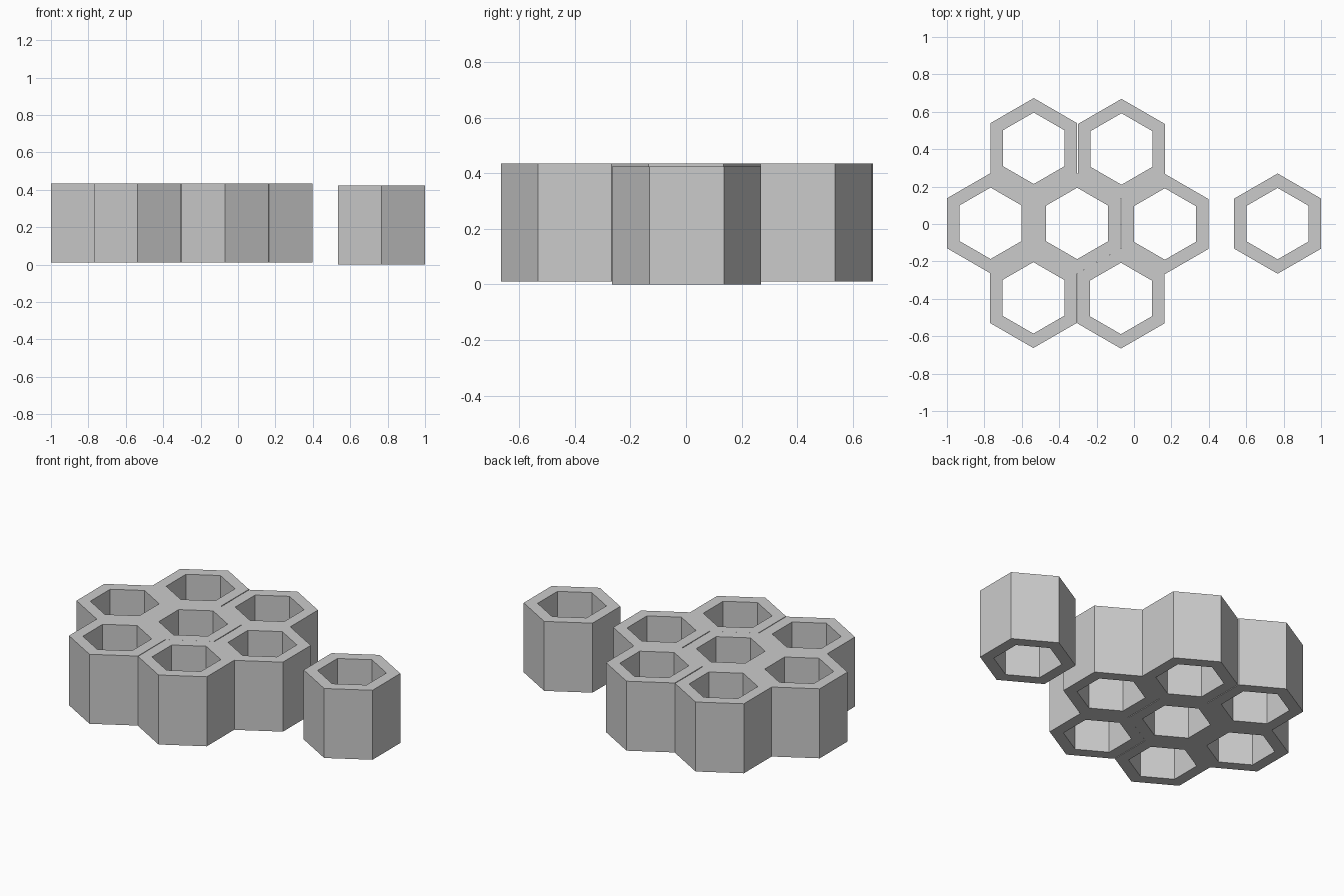
import bpy, bmesh
from math import sin, cos, pi

if "Cube" in bpy.data.objects:
    bpy.data.objects.remove(bpy.data.objects["Cube"])

R_OUT, R_IN, HEIGHT = 0.268, 0.191, 0.424


def hex_tube(name, x, y, z):
    """Open hexagonal cell with a corner pointing along +y."""
    bm = bmesh.new()

    def ring(r, h):
        return [bm.verts.new((r * cos(pi / 6 + i * pi / 3),
                              r * sin(pi / 6 + i * pi / 3), h)) for i in range(6)]

    # outer bottom, outer top, inner top, inner bottom
    rings = [ring(R_OUT, 0), ring(R_OUT, HEIGHT), ring(R_IN, HEIGHT), ring(R_IN, 0)]
    for k in range(4):
        a, b = rings[k], rings[(k + 1) % 4]
        for i in range(6):
            j = (i + 1) % 6
            bm.faces.new((a[i], a[j], b[j], b[i]))
    bmesh.ops.recalc_face_normals(bm, faces=bm.faces)
    mesh = bpy.data.meshes.new(name)
    bm.to_mesh(mesh)
    bm.free()
    obj = bpy.data.objects.new(name, mesh)
    obj.location = (x, y, z)
    bpy.context.collection.objects.link(obj)
    return obj


# Honeycomb cluster: seven touching cells
cells = {
    "cell_left": (-0.767, 0.004),
    "cell_centre": (-0.304, 0.003),
    "cell_right": (0.165, 0.0),
    "cell_back_left": (-0.536, 0.405),
    "cell_back_right": (-0.067, 0.401),
    "cell_front_left": (-0.538, -0.395),
    "cell_front_right": (-0.070, -0.398),
}
for name, (x, y) in cells.items():
    hex_tube(name, x, y, 0.011)

# Separate single cell
hex_tube("loose_cell", 0.768, 0.002, 0.0)
